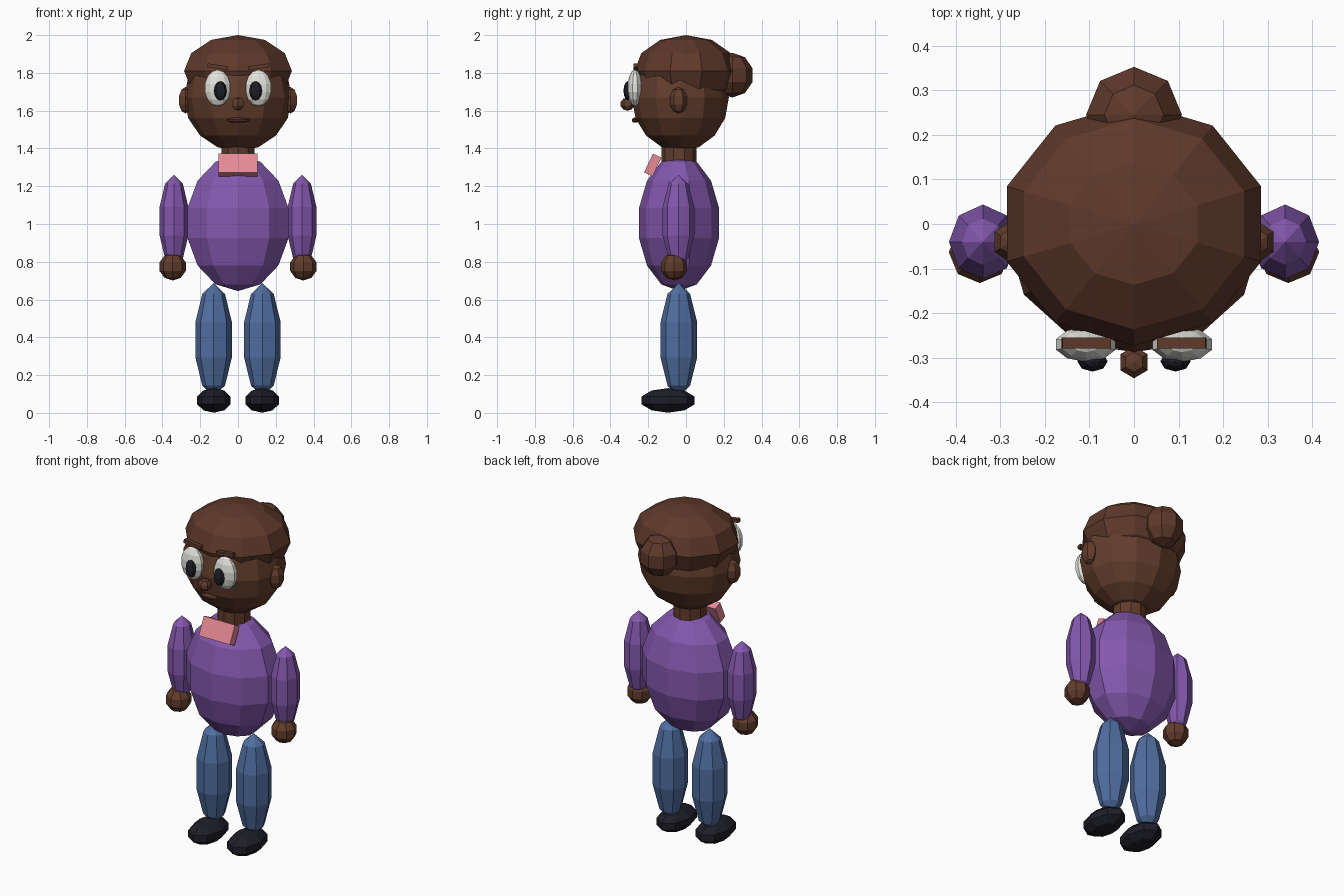
import bpy, math

if "Cube" in bpy.data.objects:
    bpy.data.objects.remove(bpy.data.objects["Cube"])


def material(name, r, g, b):
    def lin(c):
        c /= 255
        return c / 12.92 if c <= 0.04045 else ((c + 0.055) / 1.055) ** 2.4
    m = bpy.data.materials.new(name)
    m.diffuse_color = (lin(r), lin(g), lin(b), 1)
    m.use_nodes = True
    m.node_tree.nodes["Principled BSDF"].inputs["Base Color"].default_value = m.diffuse_color
    return m


SKIN = material("skin_brown", 98, 61, 44)
HAIR = material("hair_brown", 95, 57, 43)
LIPS = material("lip_brown", 92, 50, 42)
PURPLE = material("shirt_purple", 132, 88, 174)
BLUE = material("trouser_blue", 80, 110, 160)
BLACK = material("shoe_black", 30, 30, 40)
WHITE = material("eye_white", 228, 228, 222)
PINK = material("collar_pink", 230, 138, 150)


def finish(name, mat):
    o = bpy.context.object
    o.name = name
    o.data.materials.append(mat)
    return o


def ball(name, mat, loc, radii, segs, rings):
    """Flat-shaded ellipsoid."""
    bpy.ops.mesh.primitive_uv_sphere_add(segments=segs, ring_count=rings, radius=1, location=loc)
    o = finish(name, mat)
    o.scale = radii
    return o


def box(name, mat, loc, size, rot):
    bpy.ops.mesh.primitive_cube_add(size=1, location=loc, rotation=rot)
    o = finish(name, mat)
    o.scale = size
    return o


# Torso, neck and collar
ball("torso", PURPLE, (0, -0.037, 1.005), (0.288, 0.217, 0.36), 10, 7)
bpy.ops.mesh.primitive_cylinder_add(vertices=10, radius=0.092, depth=0.14, location=(0, -0.037, 1.36))
finish("neck", SKIN)
box("collar", PINK, (0, -0.176, 1.312), (0.204, 0.05, 0.11), (math.radians(-25.6), 0, 0))

# Head, hair cap and bun
ball("head", SKIN, (0, -0.03, 1.67), (0.285, 0.257, 0.285), 12, 8)
ball("hair_cap", HAIR, (0, 0, 1.81), (0.3, 0.273, 0.19), 10, 6)
ball("hair_bun", HAIR, (0, 0.245, 1.788), (0.113, 0.113, 0.118), 8, 5)

# Nose and mouth
ball("nose", SKIN, (0, -0.31, 1.635), (0.037, 0.038, 0.035), 6, 5)
ball("mouth", LIPS, (0, -0.268, 1.55), (0.06, 0.02, 0.014), 8, 5)

# Paired parts
for s, side in ((-1, "left"), (1, "right")):
    ball("ear_" + side, SKIN, (s * 0.278, -0.04, 1.655), (0.042, 0.048, 0.07), 6, 5)
    ball("eye_" + side, WHITE, (s * 0.108, -0.27, 1.72), (0.072, 0.04, 0.097), 10, 7)
    ball("pupil_" + side, BLACK, (s * 0.093, -0.308, 1.705), (0.034, 0.023, 0.051), 8, 6)
    box("brow_" + side, HAIR, (s * 0.107, -0.267, 1.832), (0.11, 0.024, 0.021),
        (0, math.radians(-8 * s), 0))
    ball("arm_" + side, PURPLE, (s * 0.339, -0.04, 1.015), (0.08, 0.088, 0.245), 8, 5)
    ball("hand_" + side, SKIN, (s * 0.346, -0.063, 0.774), (0.073, 0.073, 0.073), 8, 5)
    ball("leg_" + side, BLUE, (s * 0.129, -0.038, 0.387), (0.102, 0.102, 0.3), 8, 5)
    ball("shoe_" + side, BLACK, (s * 0.128, -0.095, 0.066), (0.093, 0.148, 0.065), 8, 5)
